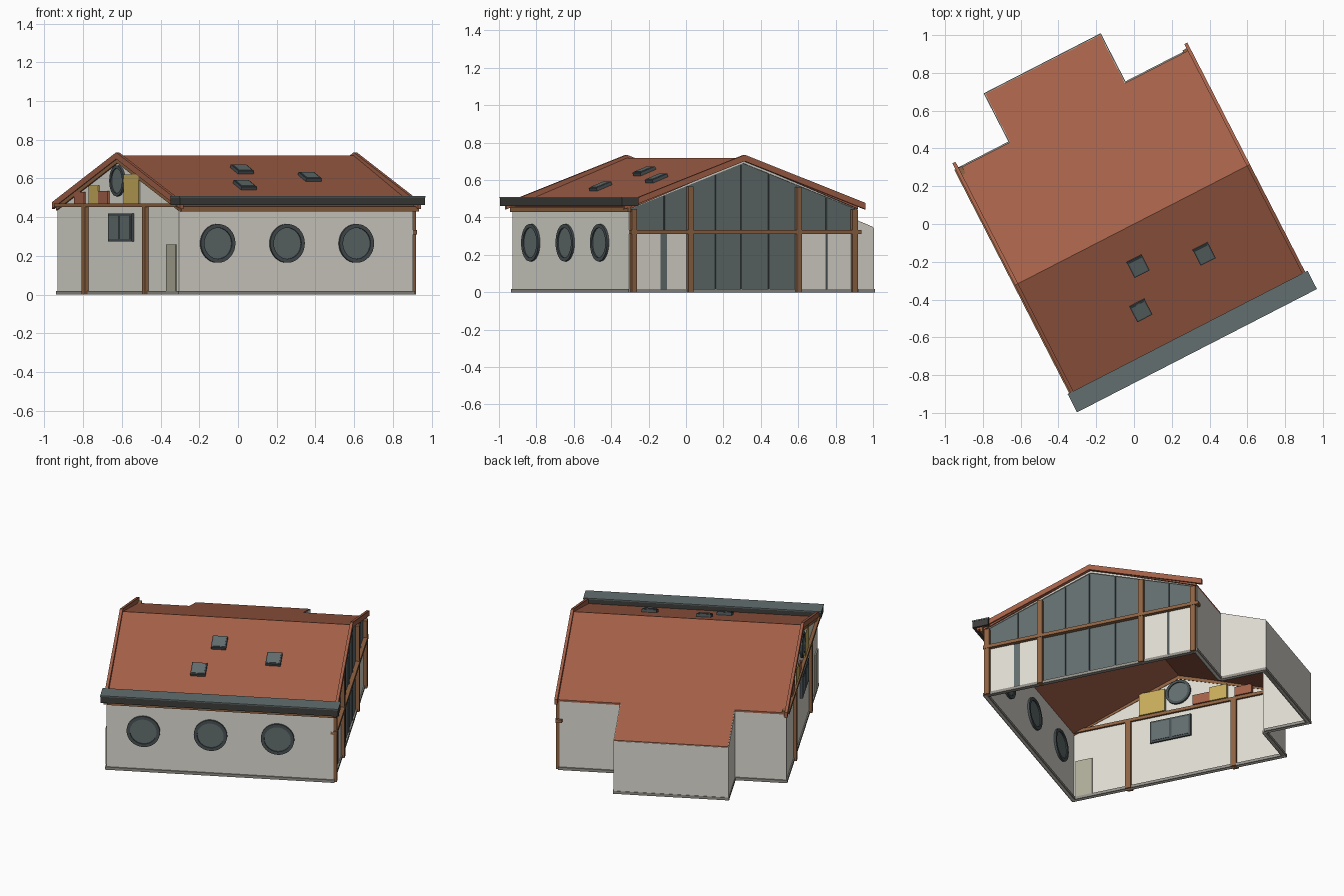
import bpy, bmesh, math
from mathutils import Matrix, Vector

cube = bpy.data.objects.get("Cube")
if cube:
    bpy.data.objects.remove(cube, do_unlink=True)

TURN = Matrix.Rotation(math.radians(27.2), 4, 'Z')


def material(name, *srgb):
    mat = bpy.data.materials.new(name)
    mat.use_nodes = True
    colour = [c ** 2.2 for c in srgb] + [1]
    mat.diffuse_color = colour
    mat.node_tree.nodes["Principled BSDF"].inputs["Base Color"].default_value = colour
    return mat


WALL = material("off_white_plaster", .87, .86, .82)
ROOF = material("terracotta", .64, .38, .29)
GLASS = material("grey_glass", .39, .43, .43)
WOOD = material("brown_timber", .56, .39, .27)
YELLOW = material("mustard_panel", .78, .67, .36)
DOOR = material("olive_grey_door", .68, .67, .59)
FRAME = material("charcoal_frame", .29, .32, .33)
BASE = material("grey_stone", .57, .56, .53)
GUTTER = material("dark_gutter", .25, .25, .24)


def finish(name, bm, mat):
    bmesh.ops.recalc_face_normals(bm, faces=bm.faces[:])
    bm.transform(TURN)
    mesh = bpy.data.meshes.new(name)
    bm.to_mesh(mesh)
    bm.free()
    mesh.materials.append(mat)
    obj = bpy.data.objects.new(name, mesh)
    bpy.context.collection.objects.link(obj)
    return obj


def extrude(name, points, offset, mat):
    """Solid made by pushing one flat outline along an offset."""
    bm = bmesh.new()
    face = bm.faces.new([bm.verts.new(p) for p in points])
    new = bmesh.ops.extrude_face_region(bm, geom=[face])["geom"]
    bmesh.ops.translate(bm, vec=offset,
                        verts=[g for g in new if isinstance(g, bmesh.types.BMVert)])
    return finish(name, bm, mat)


def box(name, x, y, z, mat):
    pts = [(x[0], y[0], z[0]), (x[1], y[0], z[0]), (x[1], y[1], z[0]), (x[0], y[1], z[0])]
    return extrude(name, pts, (0, 0, z[1] - z[0]), mat)


def prism(name, profile, x0, x1, mat):
    return extrude(name, [(x0, y, z) for y, z in profile], (x1 - x0, 0, 0), mat)


def chevron(name, half, peak, slope, thick, x0, x1, mat):
    end = peak - slope * half
    prism(name, [(-half, end), (0, peak), (half, end), (half, end - thick),
                 (0, peak - thick), (-half, end - thick)], x0, x1, mat)


def porthole(name, centre, r, axis_turn):
    """Round window: spun rectangular ring plus a glass disc, axis along local y."""
    place = Matrix.Translation(centre) @ Matrix.Rotation(axis_turn, 4, 'Z')
    bm = bmesh.new()
    vs = [bm.verts.new(p) for p in
          [(r * .8, -.018, 0), (r, -.018, 0), (r, .018, 0), (r * .8, .018, 0)]]
    edges = [bm.edges.new((vs[i], vs[(i + 1) % 4])) for i in range(4)]
    bmesh.ops.spin(bm, geom=vs + edges, cent=(0, 0, 0), axis=(0, 1, 0),
                   angle=math.tau, steps=32)
    bmesh.ops.remove_doubles(bm, verts=bm.verts[:], dist=.0005)
    bm.transform(place)
    ring = finish(name + "_frame", bm, FRAME)
    bm = bmesh.new()
    bmesh.ops.create_cone(bm, cap_ends=True, segments=32, radius1=r * .82,
                          radius2=r * .82, depth=.022)
    bm.transform(place @ Matrix.Rotation(math.pi / 2, 4, 'X'))
    finish(name + "_glass", bm, GLASS)
    bpy.ops.object.select_all(action='DESELECT')
    ring.select_set(True)
    bpy.context.view_layer.objects.active = ring
    bpy.ops.object.shade_smooth_by_angle()


# Main dimensions: left and right gables, half depth, rear bay
XL, XR, HALF, BAY = -.695, .665, .685, .972
BAY_L, BAY_R = -.385, .298
T = .012
RIDGE, SLOPE = .718, .38


def roof_z(y):
    return RIDGE - SLOPE * abs(y)


# Roof slopes, the rear one running down over the bay
def roof_sheet(name, plan):
    extrude(name, [(x, y, roof_z(y)) for x, y in plan], (0, 0, -T), ROOF)


roof_sheet("front_roof", [(-.70, 0), (.68, 0), (.68, -HALF), (-.70, -HALF)])
roof_sheet("rear_roof", [(-.70, 0), (.68, 0), (.68, HALF), (BAY_R, HALF), (BAY_R, BAY),
                         (BAY_L, BAY), (BAY_L, HALF), (-.70, HALF)])

# Barge boards and rafters
for side, x0, x1 in (("left", -.708, -.69), ("right", .672, .69)):
    chevron(side + "_barge_board", .725, .735, .355, .034, x0, x1, ROOF)
chevron("left_rafter", .69, .702, .355, .022, -.703, -.68, WOOD)
chevron("right_gable_trim", .68, .702, .36, .012, .655, .669, WALL)

# Plaster walls
box("front_wall", (XL, XR), (-HALF, -HALF + T), (0, .452), WALL)
for side, a, b in (("left", XL, BAY_L), ("right", BAY_R, XR)):
    box(side + "_rear_wall", (a, b), (HALF - T, HALF), (0, .446), WALL)
top = .44
prism("left_gable_wall", [(-HALF, 0), (HALF, 0), (HALF, top), (0, .70), (-HALF, top)],
      XL, XL + T, WALL)
for side, a in (("left", BAY_L - .004), ("right", BAY_R - T + .004)):
    prism(side + "_bay_wall", [(HALF - T, 0), (BAY, 0), (BAY, roof_z(BAY) - .003),
                               (HALF - T, roof_z(HALF - T) - .003)], a, a + T, WALL)
box("rear_bay_wall", (BAY_L - .004, BAY_R + .004), (BAY - T + .004, BAY + .004),
    (0, roof_z(BAY) - .004), WALL)

# Stone plinth strips
E = .007
PZ = (0, .018)
box("front_plinth", (XL - E, XR + E), (-HALF - E, -HALF + .02), PZ, BASE)
box("left_plinth", (XL - E, XL + .02), (-HALF, HALF + E), PZ, BASE)
box("right_plinth", (XR - .02, XR + E), (-HALF, HALF + E), PZ, BASE)
box("left_rear_plinth", (XL, BAY_L), (HALF - .02, HALF + E), PZ, BASE)
box("right_rear_plinth", (BAY_R, XR), (HALF - .02, HALF + E), PZ, BASE)
box("left_bay_plinth", (BAY_L - E, BAY_L + .02), (HALF, BAY), PZ, BASE)
box("right_bay_plinth", (BAY_R - .02, BAY_R + E), (HALF, BAY), PZ, BASE)
box("rear_bay_plinth", (BAY_L - E, BAY_R + E), (BAY - .02, BAY + E), PZ, BASE)

# Front gutter with lid and timber fascia
box("front_gutter", (-.722, .702), (-.747, -.645), (.462, .503), GUTTER)
box("gutter_lid", (-.724, .704), (-.749, -.64), (.503, .51), GLASS)
box("front_fascia", (-.69, .69), (-.703, -HALF), (.43, .456), WOOD)

# Portholes along the front and one in the left gable
for i, x in enumerate((-.473, -.07, .332)):
    porthole(f"front_porthole_{i + 1}", (x, -HALF + T / 2, .265), .1, 0)
porthole("gable_porthole", (XL + T / 2, 0, .588), .08, math.pi / 2)

# Skylights lying on the front slope
for i, (x, y) in enumerate(((-.083, -.205), (.258, -.307), (-.177, -.42))):
    for part, h, lift, mat in (("frame", .045, .016, FRAME), ("pane", .038, .019, GLASS)):
        pts = [(x + a * h, y + b * h, roof_z(y + b * h) - .004)
               for a, b in ((-1, -1), (1, -1), (1, 1), (-1, 1))]
        extrude(f"skylight_{part}_{i + 1}", pts, (0, -lift * SLOPE, lift + .004), mat)

# Left gable: posts, tie beam, window, door and loft panels
for i, y in enumerate((-.322, .357)):
    box(f"left_post_{i + 1}", (-.715, -.67), (y - .018, y + .018), (0, .46), WOOD)
box("left_tie_beam", (-.715, -.67), (-.69, .69), (.452, .472), WOOD)
box("left_window_frame", (-.712, -.672), (-.18, .083), (.275, .42), FRAME)
for i, y in enumerate((-.112, .015)):
    box(f"left_window_pane_{i + 1}", (-.715, -.669), (y - .055, y + .055), (.288, .407), GLASS)
box("left_door", (-.703, -.675), (-.66, -.555), (.018, .26), DOOR)
for name, y, z, mat in (("tall_panel", (-.245, -.08), .62, YELLOW),
                        ("short_panel", (.21, .32), .565, YELLOW),
                        ("inner_low_panel", (.1, .208), .535, ROOF),
                        ("outer_low_panel", (.37, .48), .53, ROOF)):
    box(name, (-.705, -.66), y, (.472, z), mat)

# Right gable: glazed front with plaster panels, mullions, posts and beam
prism("right_glazing", [(-.67, .018), (.67, .018), (.67, .45), (0, .695), (-.67, .45)],
      .653, .662, GLASS)
for i, y in enumerate(((-.645, -.495), (-.455, -.335), (.345, .497), (.508, .65))):
    box(f"right_plaster_panel_{i + 1}", (.650, .665), y, (.018, .318), WALL)
for i, y in enumerate((-.47, -.163, -.01, .157, .503)):
    low = .32 if abs(y) > .4 else .018
    box(f"mullion_{i + 1}", (.650, .668), (y - .004, y + .004),
        (low, .685 - .36 * abs(y)), FRAME)
for i, y in enumerate((-.662, -.322, .33, .665)):
    box(f"right_post_{i + 1}", (.645, .685), (y - .016, y + .016),
        (0, .688 - .36 * (abs(y) + .016)), WOOD)
box("right_cross_beam", (.648, .688), (-.685, .7), (.312, .333), WOOD)
